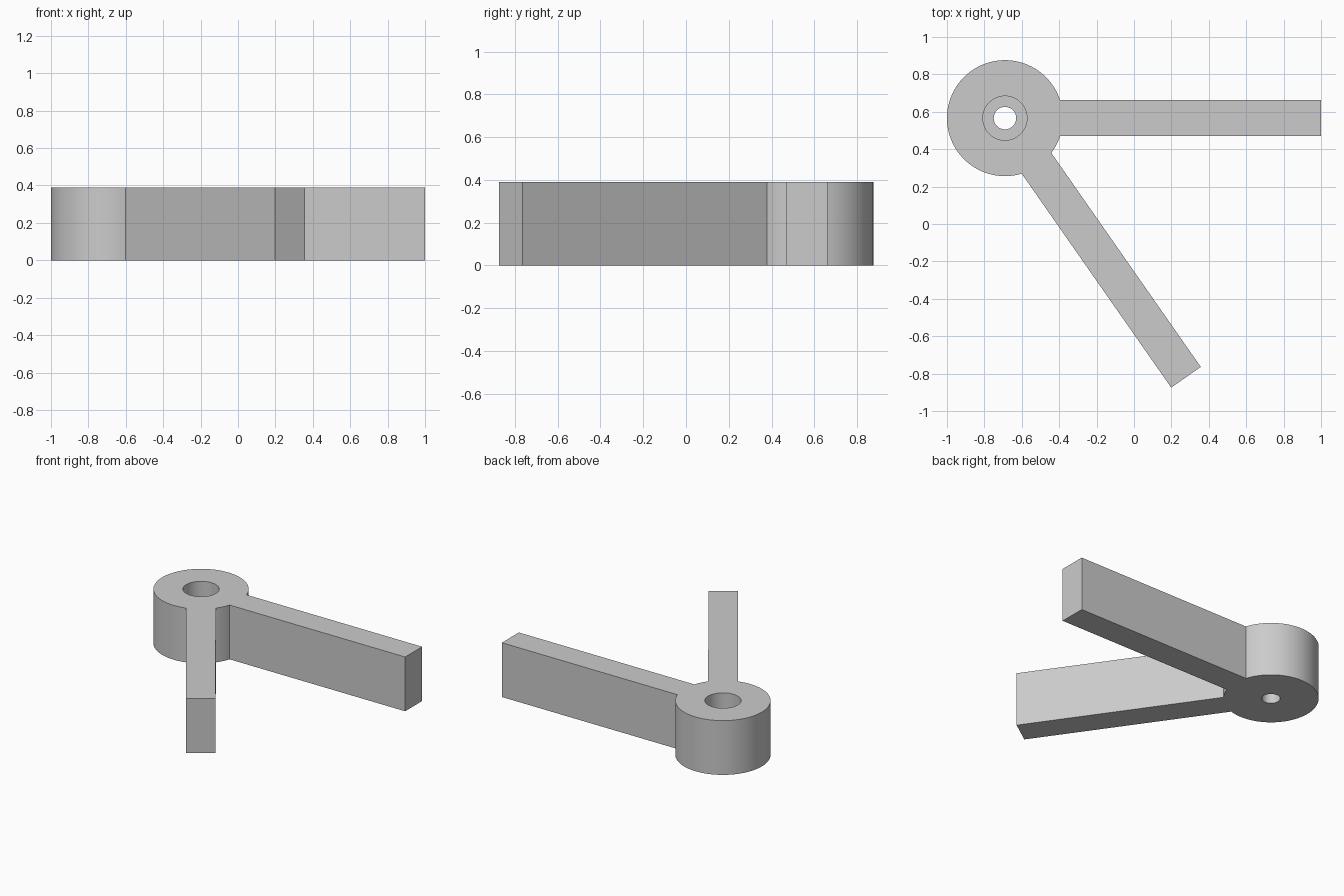
import bpy
import bmesh
from math import asin, cos, sin, radians, pi
from mathutils import Matrix, Vector

cube = bpy.data.objects.get("Cube")
if cube:
    bpy.data.objects.remove(cube, do_unlink=True)

HUB = Vector((-0.69, 0.566, 0))
HUB_RADIUS, HEIGHT = 0.31, 0.39
ARM_LENGTH, ARM_HALF = 1.69, 0.0965
ARM_ANGLES = [radians(-55.06), 0.0]
SPREAD = asin(ARM_HALF / HUB_RADIUS)

grey = bpy.data.materials.new("plain grey")
grey.use_nodes = True
colour = (0.6, 0.6, 0.6, 1)
grey.diffuse_color = colour
grey.node_tree.nodes["Principled BSDF"].inputs["Base Color"].default_value = colour


def make_object(name, bm):
    mesh = bpy.data.meshes.new(name)
    bm.to_mesh(mesh)
    bm.free()
    mesh.materials.append(grey)
    obj = bpy.data.objects.new(name, mesh)
    bpy.context.collection.objects.link(obj)
    return obj


def bore(name, radius, bottom, top):
    bm = bmesh.new()
    place = Matrix.Translation(HUB + Vector((0, 0, (bottom + top) / 2)))
    bmesh.ops.create_cone(bm, cap_ends=True, segments=64, radius1=radius,
                          radius2=radius, depth=top - bottom, matrix=place)
    obj = make_object(name, bm)
    obj.hide_render = True
    return obj


# Outline: two straight arms joined by arcs of the round hub
outline = []
for i, angle in enumerate(ARM_ANGLES):
    along = Vector((cos(angle), sin(angle), 0))
    across = Vector((-sin(angle), cos(angle), 0))
    for side in (-1, 1):
        outline.append(HUB + along * ARM_LENGTH + across * ARM_HALF * side)
    start = angle + SPREAD
    end = (ARM_ANGLES + [ARM_ANGLES[0] + 2 * pi])[i + 1] - SPREAD
    steps = max(4, round((end - start) / radians(3)))
    for k in range(steps + 1):
        a = start + (end - start) * k / steps
        outline.append(HUB + Vector((cos(a), sin(a), 0)) * HUB_RADIUS)

# Solid body
bm = bmesh.new()
base = bm.faces.new([bm.verts.new(p) for p in outline])
raised = bmesh.ops.extrude_face_region(bm, geom=[base], use_keep_orig=True)
top = [v for v in raised["geom"] if isinstance(v, bmesh.types.BMVert)]
bmesh.ops.translate(bm, vec=(0, 0, HEIGHT), verts=top)
bmesh.ops.recalc_face_normals(bm, faces=bm.faces)
body = make_object("hub_with_two_arms", bm)

# Stepped hole: wide bore above, narrow bore through the base
cutters = [bore("wide_bore_cutter", 0.118, 0.19, HEIGHT + 0.1),
           bore("narrow_bore_cutter", 0.06, -0.1, HEIGHT + 0.2)]
bpy.ops.object.select_all(action="DESELECT")
bpy.context.view_layer.objects.active = body
body.select_set(True)
for cutter in cutters:
    cut = body.modifiers.new(cutter.name, "BOOLEAN")
    cut.operation = "DIFFERENCE"
    cut.solver = "EXACT"
    cut.object = cutter
    bpy.ops.object.modifier_apply(modifier=cut.name)
    bpy.data.objects.remove(cutter, do_unlink=True)

bpy.ops.object.shade_smooth_by_angle(angle=radians(25))
